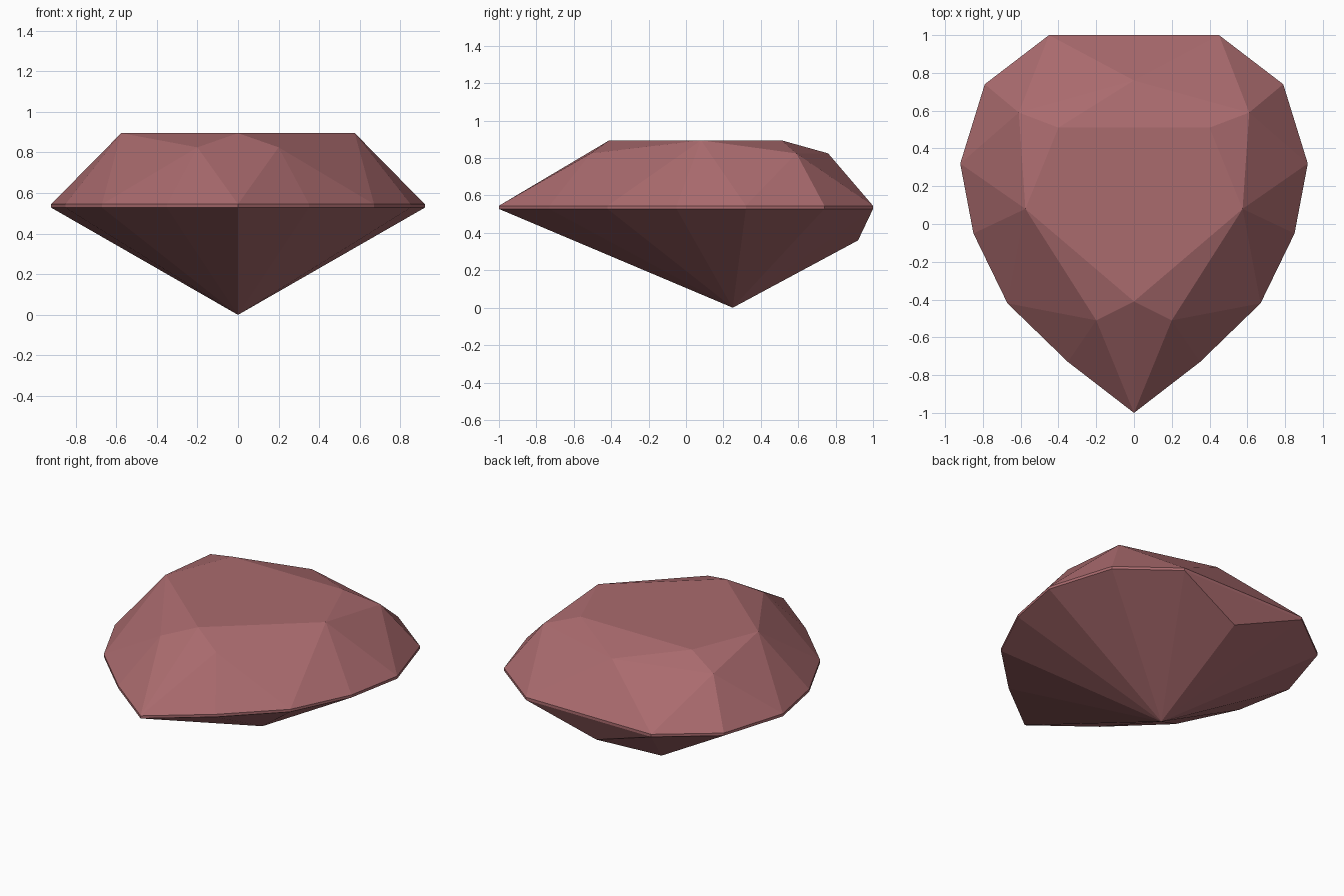
import bpy
import bmesh

cube = bpy.data.objects.get("Cube")
if cube:
    bpy.data.objects.remove(cube, do_unlink=True)

# Heights of the facet levels
GIRDLE_LOW, GIRDLE_HIGH, SHOULDER, TABLE = 0.528, 0.545, 0.825, 0.895

# Half outlines (x >= 0), mirrored across x
girdle = [(0, -1), (0.35, -0.73), (0.67, -0.42), (0.85, -0.05),
          (0.92, 0.32), (0.79, 0.74), (0.45, 1)]
shoulder = [(0.2, -0.51), (0.61, 0.59), (0, 0.76)]
table = [(0, -0.41), (0.575, 0.08), (0.4, 0.51)]


def mirrored(points, z):
    """Place half-outline points at height z together with their mirror images."""
    return [(s * x, y, z) for x, y in points for s in ((1, -1) if x else (1,))]


# Pear-cut gem: every facet is a face of the hull around the corner points
corners = (mirrored(girdle, GIRDLE_LOW) + mirrored(girdle, GIRDLE_HIGH)
           + mirrored(shoulder, SHOULDER) + mirrored(table, TABLE))
corners += [(0, 0.25, 0), (0, 0.92, 0.36)]  # bottom point and rear keel corner

bm = bmesh.new()
for co in corners:
    bm.verts.new(co)
bmesh.ops.convex_hull(bm, input=bm.verts[:])
# Merge the coplanar triangles of the table and girdle band
bmesh.ops.dissolve_limit(bm, angle_limit=0.002, verts=bm.verts[:], edges=bm.edges[:])
bmesh.ops.recalc_face_normals(bm, faces=bm.faces[:])

mesh = bpy.data.meshes.new("gem")
bm.to_mesh(mesh)
bm.free()
gem = bpy.data.objects.new("gem", mesh)
bpy.context.collection.objects.link(gem)

# Dusty rose stone
rose = bpy.data.materials.new("dusty_rose")
rose.use_nodes = True
rose.diffuse_color = (0.40, 0.145, 0.155, 1)
rose.node_tree.nodes["Principled BSDF"].inputs["Base Color"].default_value = rose.diffuse_color
mesh.materials.append(rose)
